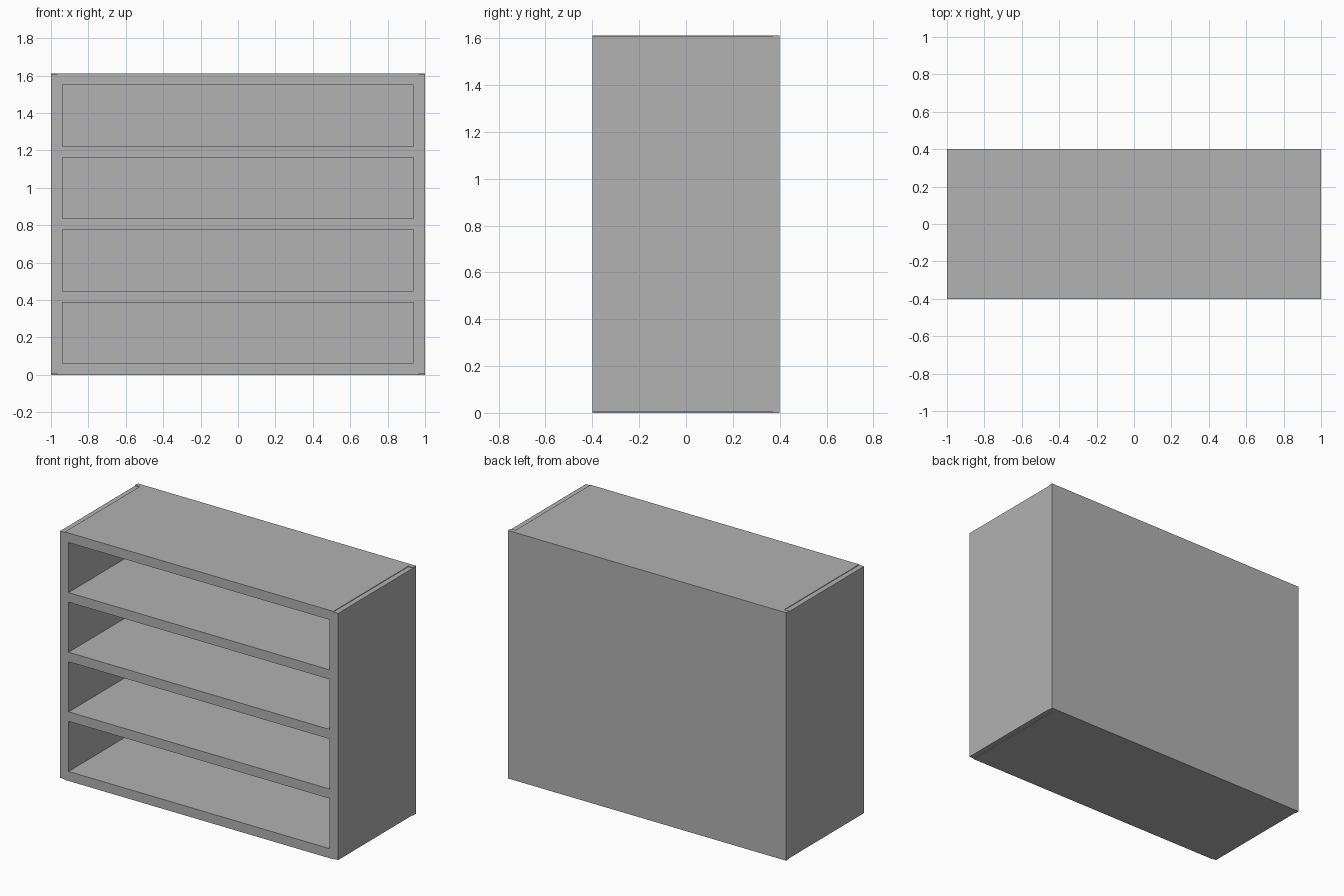
import bpy
import bmesh

cube = bpy.data.objects.get("Cube")
if cube:
    bpy.data.objects.remove(cube, do_unlink=True)

# One plain grey finish
GREY = (0.445, 0.445, 0.445, 1.0)
grey = bpy.data.materials.new("plain grey")
grey.use_nodes = True
grey.diffuse_color = GREY
grey.node_tree.nodes["Principled BSDF"].inputs["Base Color"].default_value = GREY

FRONT, BACK, SEAM = -0.4, 0.4, 0.37
HEIGHT, BOARD, SHELVES = 1.612, 0.062, 4
STEP = 0.004                        # side panels stop just short of top and bottom
PITCH = (HEIGHT - BOARD) / SHELVES


def add_object(name, bm):
    bmesh.ops.recalc_face_normals(bm, faces=bm.faces)
    mesh = bpy.data.meshes.new(name)
    bm.to_mesh(mesh)
    bm.free()
    mesh.materials.append(grey)
    obj = bpy.data.objects.new(name, mesh)
    bpy.context.collection.objects.link(obj)
    return obj


def add_box(name, low, high):
    bm = bmesh.new()
    bmesh.ops.create_cube(bm, size=1)
    for v in bm.verts:
        v.co = [a + (b - a) * (c + 0.5) for a, b, c in zip(low, high, v.co)]
    return add_object(name, bm)


# Open frame with shelves: a front grid, minus openings and corner notches, extruded back
half = [1 - BOARD, 0.966, 1]
xs = [-x for x in reversed(half)] + half
zs = [0, STEP]
for i in range(SHELVES):
    zs += [i * PITCH + BOARD, (i + 1) * PITCH]
zs += [HEIGHT - STEP, HEIGHT]

bm = bmesh.new()
grid = [[bm.verts.new((x, FRONT, z)) for z in zs] for x in xs]
for i in range(len(xs) - 1):
    for j in range(len(zs) - 1):
        opening = i == 2 and j in range(2, 2 * SHELVES + 1, 2)
        notch = i in (0, len(xs) - 2) and j in (0, len(zs) - 2)
        if not opening and not notch:
            bm.faces.new((grid[i][j], grid[i + 1][j], grid[i + 1][j + 1], grid[i][j + 1]))
bmesh.ops.delete(bm, geom=[v for v in bm.verts if not v.link_faces], context='VERTS')
front = list(bm.faces)
copy = bmesh.ops.extrude_face_region(bm, geom=front, use_keep_orig=True)["geom"]
for v in copy:
    if isinstance(v, bmesh.types.BMVert):
        v.co.y = SEAM
bmesh.ops.recalc_face_normals(bm, faces=bm.faces)
bmesh.ops.dissolve_limit(bm, angle_limit=0.01, verts=bm.verts, edges=bm.edges)
add_object("shelf_frame", bm)

# Back panel, with its inner lining closing the compartments
add_box("back_panel", (-1, SEAM, 0), (1, BACK, HEIGHT))
add_box("back_lining", (-0.95, SEAM - 0.03, 0.03), (0.95, SEAM, HEIGHT - 0.03))
